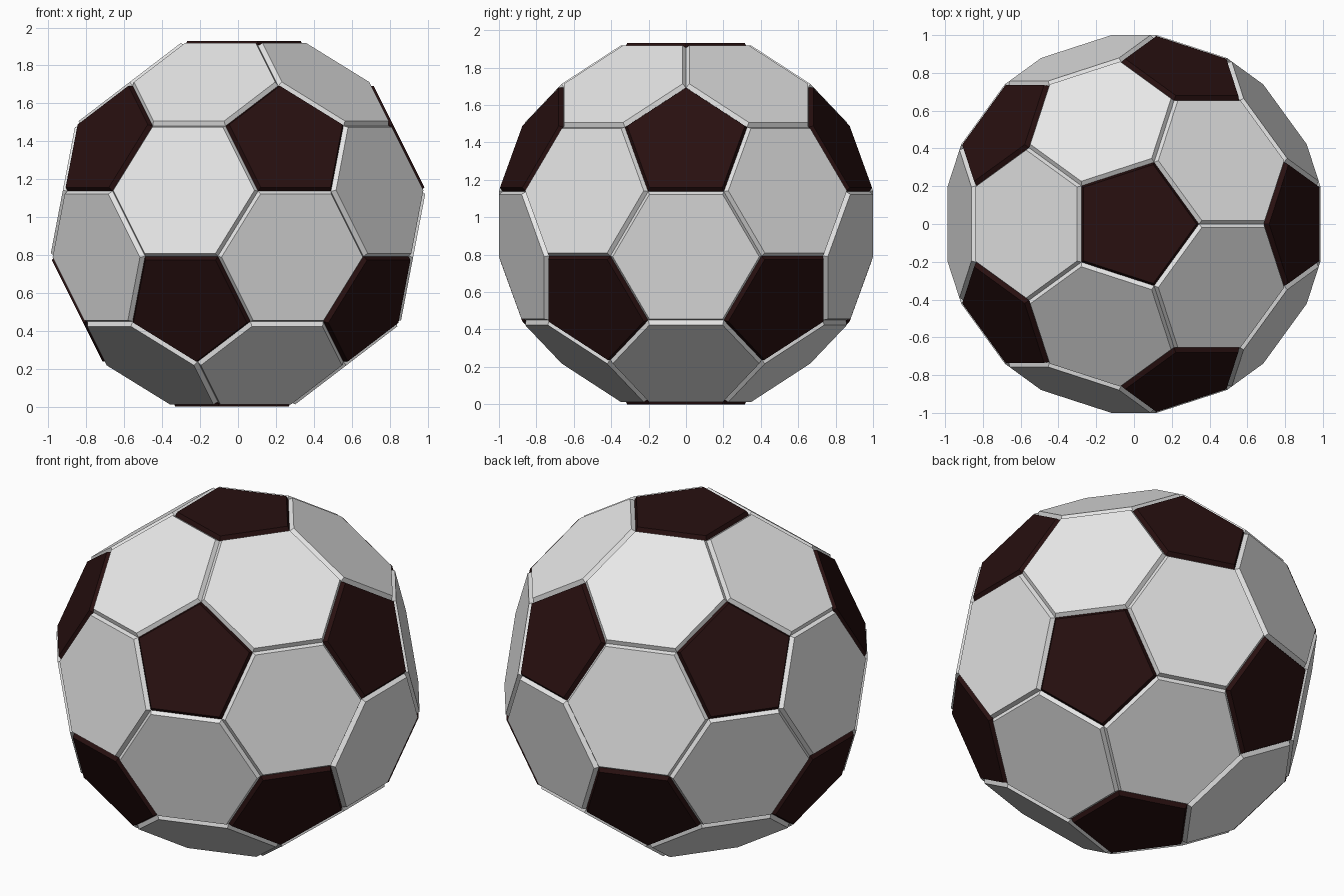
import bpy, bmesh, math
from itertools import combinations
from mathutils import Vector

if "Cube" in bpy.data.objects:
    bpy.data.objects.remove(bpy.data.objects["Cube"])

EDGE = 0.404            # seam-to-seam edge length of the panels
RAISE, INSET = 0.025, 0.0105   # panel height and chamfer width
CENTRE = Vector((0, 0, 0.965))


def material(name, rgb):
    m = bpy.data.materials.new(name)
    m.diffuse_color = (*rgb, 1)
    m.use_nodes = True
    m.node_tree.nodes["Principled BSDF"].inputs["Base Color"].default_value = m.diffuse_color
    return m


# Icosahedron corners: two poles and two staggered rings
ico_edge = 3 * EDGE
R = ico_edge * math.sin(math.radians(72))
R = ico_edge / (2 * math.sin(math.atan(2) / 2))
lat = math.atan(0.5)
corners = [Vector((0, 0, R)), Vector((0, 0, -R))]
for k in range(5):
    for sign, turn in ((1, 0), (-1, 36)):
        a = math.radians(72 * k + turn)
        corners.append(Vector((R * math.cos(lat) * math.cos(a),
                               R * math.cos(lat) * math.sin(a),
                               sign * R * math.sin(lat))))


def near(p, q):
    return p is not q and (p - q).length < ico_edge * 1.05


bm = bmesh.new()


def add_panel(points, mat):
    """Raised flat panel with chamfered sides, standing on its seam outline."""
    c = sum(points, Vector()) / len(points)
    n = c.normalized()
    u = (points[0] - c).normalized()
    w = n.cross(u)
    points = sorted(points, key=lambda p: math.atan2((p - c).dot(w), (p - c).dot(u)))
    apothem = ((points[0] + points[1]) / 2 - c).length
    s = 1 - INSET / apothem
    low = [bm.verts.new(p + CENTRE) for p in points]
    top = [bm.verts.new(c + (p - c) * s + n * RAISE + CENTRE) for p in points]
    faces = [bm.faces.new(top)]
    for i in range(len(points)):
        j = (i + 1) % len(points)
        faces.append(bm.faces.new((low[i], low[j], top[j], top[i])))
    for f in faces:
        f.material_index = mat


# Dark pentagons at the corners
for p in corners:
    add_panel([p.lerp(q, 1 / 3) for q in corners if near(p, q)], 1)

# Light hexagons on the triangles
for tri in combinations(corners, 3):
    if all(near(p, q) for p, q in combinations(tri, 2)):
        add_panel([p.lerp(q, 1 / 3) for p in tri for q in tri if p is not q], 0)

# Join panels along the seams
bmesh.ops.remove_doubles(bm, verts=bm.verts, dist=0.001)
bmesh.ops.recalc_face_normals(bm, faces=bm.faces)
mesh = bpy.data.meshes.new("ball_panels")
bm.to_mesh(mesh)
bm.free()
mesh.materials.append(material("off_white", (0.8, 0.8, 0.8)))
mesh.materials.append(material("dark_maroon", (0.021, 0.005, 0.005)))
bpy.context.collection.objects.link(bpy.data.objects.new("ball_panels", mesh))
